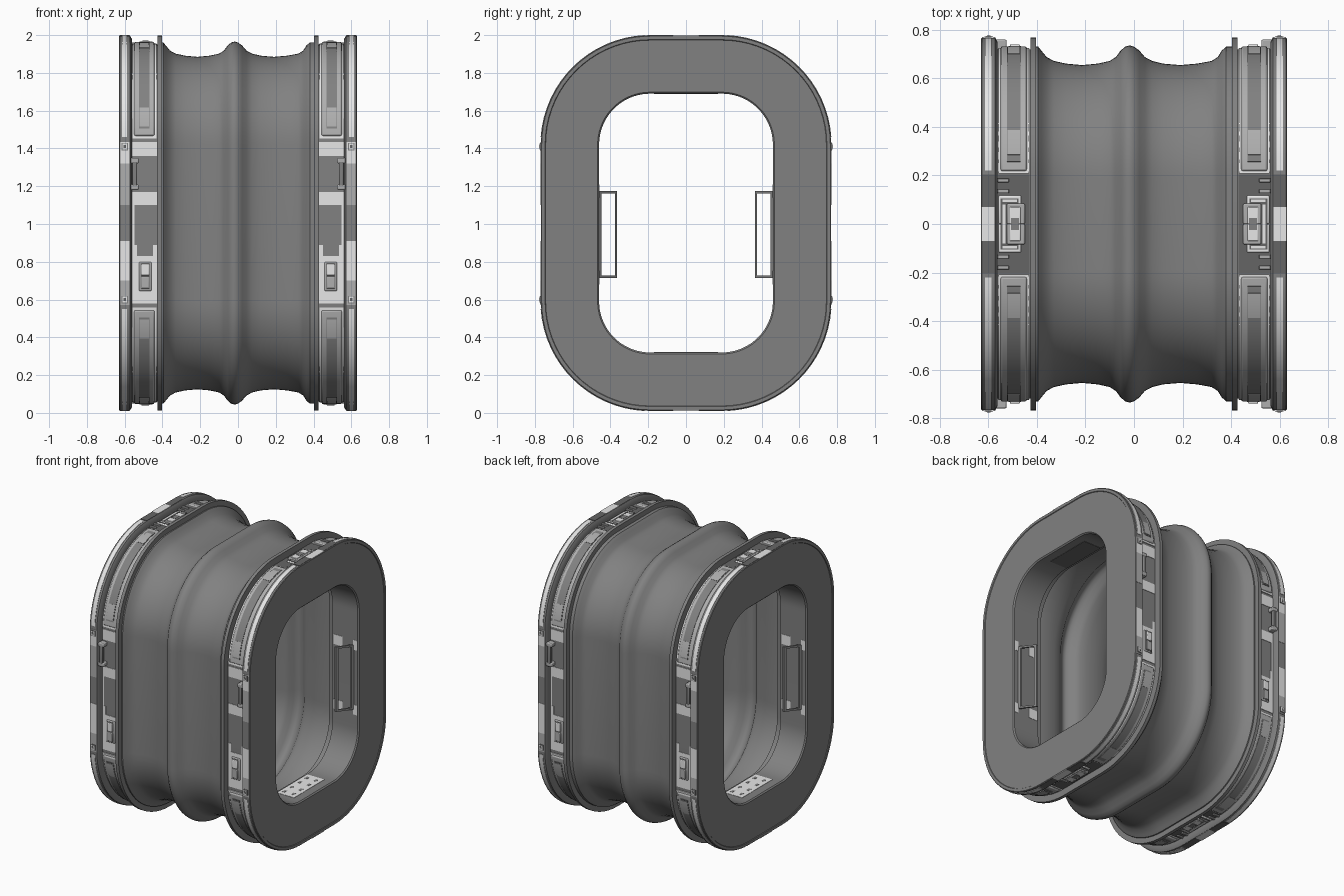
import bpy, bmesh
from math import radians, sin, cos

if "Cube" in bpy.data.objects:
    bpy.data.objects.remove(bpy.data.objects["Cube"])

MID = 1.005                      # height of the tube axis
CORE_Y, CORE_Z = 0.19, 0.415     # corner centres of the rounded section
SIDE, TOP = CORE_Y, CORE_Z


def material(name, value):
    m = bpy.data.materials.new(name)
    colour = (value, value, value, 1)
    m.use_nodes = True
    m.diffuse_color = colour
    m.node_tree.nodes["Principled BSDF"].inputs["Base Color"].default_value = colour
    return m


body = material("body grey", 0.22)
dark = material("dark grey", 0.13)
mid = material("panel grey", 0.43)
light = material("light grey", 0.8)


def finish(name, bm, mat, mirror="", bevel=0):
    """Turn a bmesh into a shaded, mirrored object on the tube axis."""
    bmesh.ops.recalc_face_normals(bm, faces=bm.faces)
    mesh = bpy.data.meshes.new(name)
    bm.to_mesh(mesh)
    bm.free()
    obj = bpy.data.objects.new(name, mesh)
    bpy.context.collection.objects.link(obj)
    obj.location.z = MID
    mesh.materials.append(mat)
    bpy.ops.object.select_all(action="DESELECT")
    obj.select_set(True)
    bpy.context.view_layer.objects.active = obj
    bpy.ops.object.shade_smooth_by_angle(angle=radians(32))
    if bevel:
        b = obj.modifiers.new("bevel", "BEVEL")
        b.width, b.segments = bevel, 2
        b.limit_method = "ANGLE"
        b.angle_limit = radians(50)
    if mirror:
        m = obj.modifiers.new("mirror", "MIRROR")
        m.use_axis = [a in mirror for a in "xyz"]
        m.use_mirror_merge = False
    return obj


def arc(start, end, steps, cy=CORE_Y, cz=CORE_Z):
    angles = [radians(start + (end - start) * i / steps) for i in range(steps + 1)]
    return [(cy, cz, cos(a), sin(a)) for a in angles]


def sweep(name, profile, path, mat, closed=False, **options):
    """Carry a closed (x, radius) profile along a path of corner centres and directions."""
    bm = bmesh.new()
    rings = [[bm.verts.new((x, cy + ny * r, cz + nz * r)) for x, r in profile]
             for cy, cz, ny, nz in path]
    n = len(profile)
    for i in range(len(rings) if closed else len(rings) - 1):
        a, b = rings[i], rings[(i + 1) % len(rings)]
        for j in range(n):
            k = (j + 1) % n
            bm.faces.new((a[j], a[k], b[k], b[j]))
    if not closed:
        bm.faces.new(rings[0])
        bm.faces.new(rings[-1])
    return finish(name, bm, mat, **options)


def boxes(name, mat, spans, lean=0, **options):
    """One object made of boxes (x, y, z ranges about the axis); lean shifts x with y."""
    bm = bmesh.new()
    for span in spans:
        made = bmesh.ops.create_cube(bm, size=1)["verts"]
        for v in made:
            v.co = [(lo + hi) / 2 + c * (hi - lo) for c, (lo, hi) in zip(v.co, span)]
            v.co.x += lean * v.co.y
    return finish(name, bm, mat, **options)


def side_boxes(name, mat, base, height, rects, **options):
    """Boxes on the flat side walls: x range, world z range."""
    boxes(name, mat, [((a, b), (-SIDE - base - height, -SIDE - base + 0.01),
                       (c - MID, d - MID)) for a, b, c, d in rects], mirror="xy", **options)


def top_boxes(name, mat, base, height, rects, **options):
    """Boxes on the flat top and bottom: x range, y range."""
    boxes(name, mat, [((a, b), (c, d), (TOP + base - 0.01, TOP + base + height))
                      for a, b, c, d in rects], mirror="xyz", **options)


# Full section path
loop = []
for quarter, (sy, sz) in enumerate([(1, 1), (-1, 1), (-1, -1), (1, -1)]):
    loop += arc(quarter * 90, quarter * 90 + 90, 18, sy * CORE_Y, sz * CORE_Z)

# Flexible bellows: two shallow troughs around a flat-topped ridge
outer = [(-0.415, 0.542), (-0.395, 0.541), (-0.382, 0.525), (-0.36, 0.498), (-0.33, 0.482),
         (-0.28, 0.471), (-0.215, 0.465), (-0.15, 0.471), (-0.1, 0.482), (-0.075, 0.498),
         (-0.055, 0.525), (-0.036, 0.541), (-0.018, 0.546), (0, 0.541), (0.022, 0.525),
         (0.045, 0.498), (0.075, 0.482), (0.12, 0.471), (0.19, 0.465), (0.26, 0.471),
         (0.32, 0.482), (0.345, 0.498), (0.362, 0.525), (0.38, 0.541), (0.415, 0.542)]
inner = [(x, r - 0.008) for x, r in reversed(outer)]
sweep("bellows", outer + inner, loop, body, closed=True)

# End collars: flange, recessed band, outer ring, flat face, opening wall stepping back
collar = [(0.403, 0.34), (0.403, 0.578), (0.426, 0.578), (0.426, 0.53), (0.562, 0.53),
          (0.562, 0.56), (0.572, 0.578), (0.626, 0.578), (0.63, 0.574), (0.63, 0.556),
          (0.626, 0.553), (0.626, 0.278), (0.618, 0.27), (0.42, 0.27), (0.42, 0.305),
          (0.37, 0.305), (0.37, 0.34)]
sweep("end_collar", collar, loop, body, closed=True, mirror="x")


# Raised corner panels following the bends
def corner_strip(name, mat, x0, x1, r0, r1, start, end, bevel=0):
    profile = [(x0, r0), (x1, r0), (x1, r1), (x0, r1)]
    sweep(name, profile, arc(start, end, 16), mat, mirror="xyz", bevel=bevel)


BAND, RING = 0.53, 0.578
corner_strip("corner_panel_border", light, 0.432, 0.558, BAND - 0.01, 0.536, 3.5, 88)
corner_strip("corner_panel", mid, 0.442, 0.55, BAND - 0.01, 0.545, 5, 87, 0.008)
corner_strip("corner_panel_strip", body, 0.468, 0.524, BAND, 0.548, 9, 83)
for start, end in [(10, 21), (69, 80)]:
    corner_strip("corner_strip_end", mid, 0.47, 0.522, BAND, 0.55, start, end)
corner_strip("ring_strip", light, 0.587, 0.614, RING - 0.01, 0.581, 4, 87)

# Painted patches on the side walls
side_boxes("side_ring_light_patch", light, RING, 0.002,
           [(0.574, 0.624, 1.32, 1.435), (0.574, 0.624, 0.7, 0.91)])
side_boxes("side_ring_mid_patch", mid, RING, 0.002,
           [(0.574, 0.624, 1.1, 1.32), (0.574, 0.624, 0.57, 0.7)])
side_boxes("side_band_light_patch", light, BAND, 0.003,
           [(0.43, 0.56, 1.36, 1.435), (0.43, 0.56, 1.1, 1.17), (0.43, 0.56, 0.58, 0.83),
            (0.43, 0.45, 0.83, 0.89), (0.535, 0.56, 0.83, 0.89), (0.547, 0.56, 0.89, 1.1)])

# Side latch, ring bolts and grab bar
side_boxes("latch_frame", mid, BAND, 0.012, [(0.458, 0.524, 0.645, 0.8)], bevel=0.006)
side_boxes("latch_plate", body, BAND, 0.014, [(0.465, 0.517, 0.652, 0.793)])
side_boxes("latch_button", light, BAND, 0.02, [(0.47, 0.512, 0.728, 0.788)], bevel=0.004)
side_boxes("latch_grip", mid, BAND, 0.018, [(0.47, 0.512, 0.658, 0.722)], bevel=0.004)
side_boxes("ring_bolt", body, RING, 0.005, [(0.582, 0.616, z - 0.02, z + 0.02)
                                            for z in (0.6, 1.41)])
side_boxes("ring_bolt_plate", light, RING, 0.007, [(0.587, 0.611, z - 0.015, z + 0.015)
                                                   for z in (0.6, 1.41)])
side_boxes("ring_bolt_head", dark, RING, 0.009, [(0.592, 0.606, z - 0.008, z + 0.008)
                                                 for z in (0.6, 1.41)])
side_boxes("grab_bar_mount", mid, BAND, 0.04, [(0.525, 0.572, z - 0.014, z + 0.014)
                                               for z in (1.195, 1.335)], bevel=0.006)
side_boxes("grab_bar", body, BAND + 0.028, 0.012, [(0.535, 0.558, 1.195, 1.335)], bevel=0.005)

# Top and bottom control box with its frame, vents and patches
top_boxes("end_band_patch", dark, BAND, 0.002, [(0.43, 0.56, 0, 0.205)])
top_boxes("end_ring_patch", light, RING, 0.002, [(0.574, 0.628, 0, 0.07)])
top_boxes("end_ring_dark_patch", dark, RING, 0.002, [(0.574, 0.624, 0.07, 0.205)])
top_boxes("control_frame", light, BAND, 0.008, [(0.465, 0.558, 0, 0.118)], bevel=0.006)
top_boxes("control_frame_inset", dark, BAND, 0.01, [(0.475, 0.55, 0, 0.106)])
top_boxes("control_frame_trim", light, BAND, 0.012,
          [(0.53, 0.543, 0, 0.08), (0.482, 0.543, 0.09, 0.1)])
top_boxes("control_box", mid, BAND, 0.016, [(0.45, 0.524, 0, 0.084)], bevel=0.005)
top_boxes("control_box_lid", light, BAND, 0.02, [(0.468, 0.512, 0, 0.07)], bevel=0.003)
top_boxes("control_box_mark", body, BAND, 0.022, [(0.474, 0.506, 0, 0.025)])
top_boxes("end_vent", mid, BAND, 0.01, [(0.515, 0.563, y - 0.008, y + 0.008)
                                        for y in (0.135, 0.18)], bevel=0.003)

# Inner grab handles: thin frames leaning inwards from the opening walls
wall = CORE_Y + 0.27
lo, hi, t = 0.715 - MID, 1.175 - MID, 0.013
lean = 0.75
rod = (0.575 - lean * wall, 0.588 - lean * wall)
boxes("inner_handle", body, [(rod, (wall - 0.096, wall - 0.096 + t), (lo, hi)),
                             (rod, (wall - t, wall + 0.004), (lo, hi)),
                             (rod, (wall - 0.096, wall), (lo, lo + t)),
                             (rod, (wall - 0.096, wall), (hi - t, hi))], lean=lean, mirror="xy")
boxes("inner_handle_patch", light, [(x, (wall - 0.002, wall + 0.01), (z - 0.035, z + 0.035))
                                    for z in (lo, hi) for x in ((0.43, 0.5), (0.585, 0.615))],
      mirror="xy")

# Light tread plate with slots on the floor, dark plate on the ceiling
floor = -CORE_Z - 0.27
plate_x, plate_y = (0.425, 0.56), (-0.17, 0.17)
boxes("tread_plate", light, [(plate_x, plate_y, (floor - 0.01, floor + 0.002))], mirror="x")
boxes("ceiling_plate", dark, [(plate_x, plate_y, (-floor - 0.002, 0.01 - floor))], mirror="x")
slots = [((x, x + 0.02), (y, y + 0.03), (floor, floor + 0.003))
         for x in (0.445, 0.515) for y in (-0.14, -0.06, 0.03, 0.11)]
boxes("tread_slot", body, slots, mirror="x")
